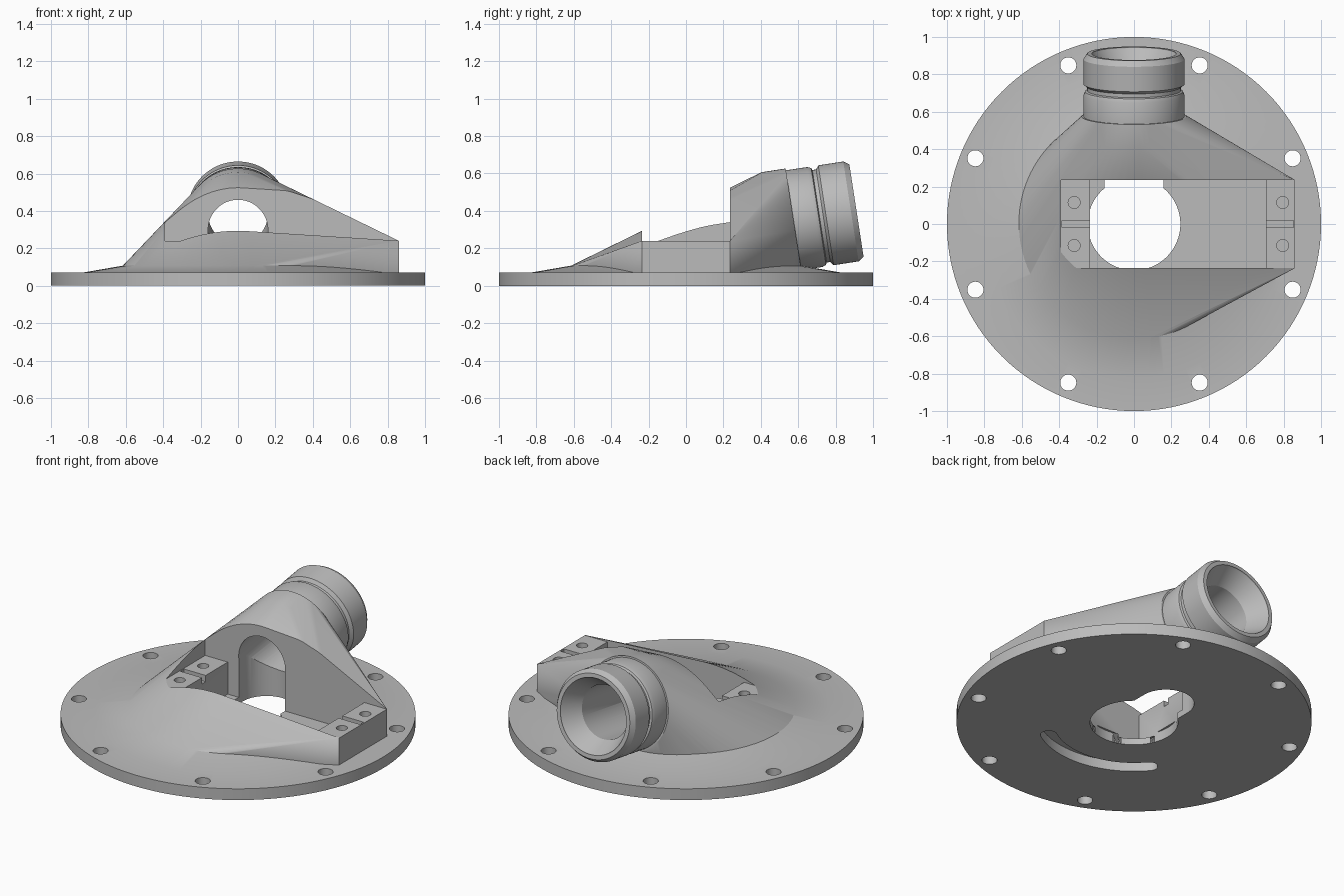
import bpy, bmesh
from math import cos, sin, radians, pi
from mathutils import Matrix, Vector

cube = bpy.data.objects.get("Cube")
if cube:
    bpy.data.objects.remove(cube, do_unlink=True)

grey = bpy.data.materials.new("plain grey")
grey.use_nodes = True
grey.diffuse_color = (0.5, 0.5, 0.5, 1)
grey.node_tree.nodes["Principled BSDF"].inputs["Base Color"].default_value = (0.5, 0.5, 0.5, 1)


def finish(name, bm):
    bmesh.ops.recalc_face_normals(bm, faces=bm.faces[:])
    mesh = bpy.data.meshes.new(name)
    bm.to_mesh(mesh)
    bm.free()
    mesh.materials.append(grey)
    ob = bpy.data.objects.new(name, mesh)
    bpy.context.collection.objects.link(ob)
    return ob


def arc(cx, cy, r, a0, a1, n):
    """Points on an arc, angles in degrees."""
    return [(cx + r * cos(radians(a0 + (a1 - a0) * i / n)),
             cy + r * sin(radians(a0 + (a1 - a0) * i / n))) for i in range(n + 1)]


def circle(cx, cy, r, n=32):
    return arc(cx, cy, r, 0, 360, n)[:-1]


def rect(x0, x1, y0, y1):
    return [(x0, y0), (x1, y0), (x1, y1), (x0, y1)]


def prisms(name, outlines, z0, z1):
    """Extrude one or more outlines into one mesh."""
    bm = bmesh.new()
    for pts in outlines:
        face = bm.faces.new([bm.verts.new((x, y, z0)) for x, y in pts])
        top = bmesh.ops.extrude_face_region(bm, geom=[face])["geom"]
        bmesh.ops.translate(bm, vec=(0, 0, z1 - z0),
                            verts=[v for v in top if isinstance(v, bmesh.types.BMVert)])
    # the source face is kept by the region extrude, closing the bottom
    for face in [f for f in bm.faces if not f.is_valid]:
        bm.faces.remove(face)
    return finish(name, bm)


def lathe(name, profile, matrix=Matrix(), steps=96):
    """Revolve (radius, height) points around local z."""
    bm = bmesh.new()
    vs = [bm.verts.new((r, 0, z)) for r, z in profile]
    es = [bm.edges.new(pair) for pair in zip(vs, vs[1:])]
    bmesh.ops.spin(bm, geom=vs + es, cent=(0, 0, 0), axis=(0, 0, 1),
                   angle=2 * pi, steps=steps, use_duplicate=False)
    bmesh.ops.remove_doubles(bm, verts=bm.verts[:], dist=0.0001)
    bm.transform(matrix)
    return finish(name, bm)


def combine(target, other, operation):
    mod = target.modifiers.new("combine", 'BOOLEAN')
    mod.operation = operation
    mod.solver = 'EXACT'
    mod.object = other
    bpy.context.view_layer.objects.active = target
    bpy.ops.object.modifier_apply(modifier=mod.name)
    bpy.data.objects.remove(other, do_unlink=True)


# Local frame of the inclined pipe, z along its axis
pipe_frame = Matrix.Translation((0, 0.575, 0.35)) @ Matrix.Rotation(radians(-81.25), 4, 'X')

# Round flange with a shallow conical skirt
flange = lathe("flange_housing", [(0, 0), (1, 0), (1, 0.07), (0.82, 0.072),
                                  (0.6, 0.11), (0, 0.11)], steps=128)

# Housing: hull around the base circle, the pipe root and the side pad
bm = bmesh.new()
points = [Vector((x, y, z)) for x, y in circle(0, 0, 0.617, 96) for z in (0.03, 0.106)]
points += [pipe_frame @ Vector((x, y, t)) for x, y in circle(0, 0, 0.28, 64) for t in (-0.13, 0)]
points += [Vector((0.86, y, z)) for y in (-0.236, 0.236) for z in (0.03, 0.24)]
for p in points:
    bm.verts.new(p)
result = bmesh.ops.convex_hull(bm, input=bm.verts[:])
loose = [v for v in bm.verts if not v.link_faces]
bmesh.ops.delete(bm, geom=loose, context='VERTS')
bmesh.ops.dissolve_limit(bm, angle_limit=radians(0.5), verts=bm.verts[:], edges=bm.edges[:])
combine(flange, finish("housing", bm), 'UNION')

# Pipe with a ring groove and a chamfered end
pipe = lathe("pipe", [(0, -0.06), (0.27, -0.06), (0.27, 0.115), (0.262, 0.135), (0.25, 0.14),
                      (0.25, 0.16), (0.27, 0.175), (0.27, 0.31), (0.25, 0.34), (0, 0.34)],
             pipe_frame)
combine(flange, pipe, 'UNION')

# Rectangular pocket: wide above the pads, narrower between them
combine(flange, prisms("pocket_top", [rect(-0.39, 0.95, -0.235, 0.235)], 0.239, 1), 'DIFFERENCE')
combine(flange, prisms("pocket", [rect(-0.235, 0.705, -0.235, 0.235)], 0.04, 0.5), 'DIFFERENCE')

# Pipe bore with a funnel mouth
bore = lathe("bore", [(0, -0.48), (0.16, -0.48), (0.16, 0.22), (0.225, 0.335),
                      (0.23, 0.4), (0, 0.4)], pipe_frame, 64)
combine(flange, bore, 'DIFFERENCE')

# Slot below the bore, open to the underside
slot = arc(0, 0.28, 0.159, 0, 180, 24) + [(-0.159, 0), (0.159, 0)]
combine(flange, prisms("slot", [slot], -0.1, 0.29), 'DIFFERENCE')

# Central floor hole
combine(flange, prisms("floor_hole", [circle(0, 0, 0.248, 64)], -0.1, 0.06), 'DIFFERENCE')

# Bolt holes around the rim
bolts = [circle(0.918 * cos(radians(a + 22.5)), 0.918 * sin(radians(a + 22.5)), 0.043)
         for a in range(0, 360, 45)]
combine(flange, prisms("bolt_holes", bolts, -0.1, 0.2), 'DIFFERENCE')

# Screw holes and a cross groove in each pad
screws = [circle(x, y, 0.032, 24) for x in (-0.32, 0.795) for y in (-0.115, 0.115)]
combine(flange, prisms("screw_holes", screws, 0.12, 0.3), 'DIFFERENCE')
grooves = [rect(-0.385, -0.2, -0.018, 0.018), rect(0.68, 0.852, -0.018, 0.018)]
combine(flange, prisms("pad_grooves", grooves, 0.2, 0.3), 'DIFFERENCE')

# Curved groove in the underside
a0, a1, mid, half = 220, 304, 0.5, 0.047
p0 = (mid * cos(radians(a0)), mid * sin(radians(a0)))
p1 = (mid * cos(radians(a1)), mid * sin(radians(a1)))
curve = (arc(0, 0, mid + half, a0, a1, 32) + arc(*p1, half, a1, a1 + 180, 12)[1:-1]
         + arc(0, 0, mid - half, a1, a0, 32) + arc(*p0, half, a0 + 180, a0 + 360, 12)[1:-1])
combine(flange, prisms("curved_groove", [curve], -0.1, 0.06), 'DIFFERENCE')

# Smooth the round faces, keep the machined edges sharp
bpy.ops.object.select_all(action='DESELECT')
flange.select_set(True)
bpy.context.view_layer.objects.active = flange
bpy.ops.object.shade_smooth_by_angle(angle=radians(25))
